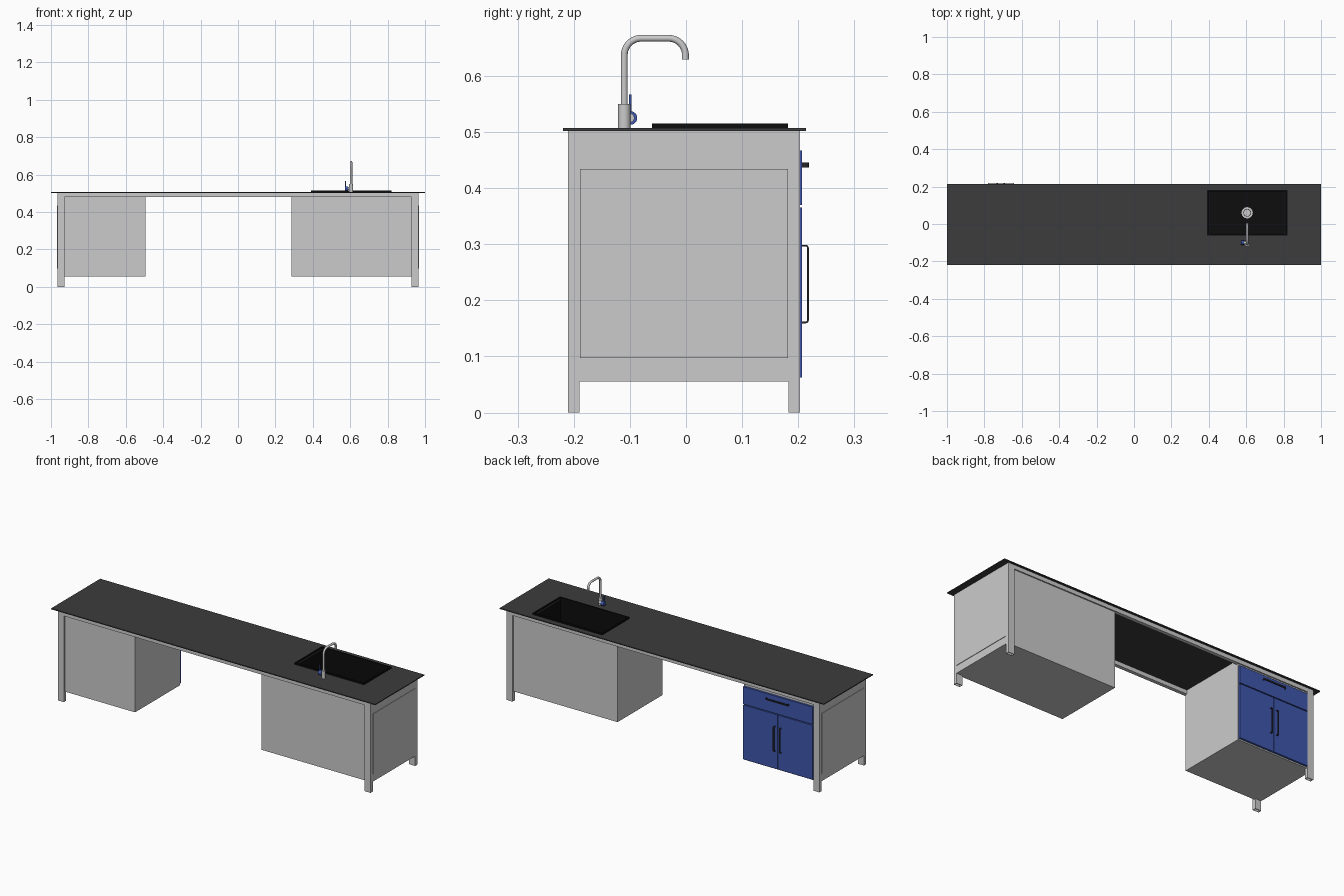
import bpy, bmesh, math
from mathutils import Matrix, Vector

if "Cube" in bpy.data.objects:
    bpy.data.objects.remove(bpy.data.objects["Cube"])


def material(name, rgb):
    m = bpy.data.materials.new(name)
    m.diffuse_color = (*rgb, 1)
    m.use_nodes = True
    m.node_tree.nodes["Principled BSDF"].inputs["Base Color"].default_value = m.diffuse_color
    return m


DARK = material("dark_grey", (0.045, 0.045, 0.045))
BLACK = material("black", (0.004, 0.004, 0.004))
BLUE = material("blue", (0.05, 0.095, 0.42))
HANDLE = material("handle_dark", (0.02, 0.02, 0.025))


def finish(name, bm, mat=None):
    bmesh.ops.recalc_face_normals(bm, faces=bm.faces)
    me = bpy.data.meshes.new(name)
    bm.to_mesh(me)
    bm.free()
    ob = bpy.data.objects.new(name, me)
    bpy.context.collection.objects.link(ob)
    if mat:
        me.materials.append(mat)
    return ob


def box_bm(x, y, z):
    bm = bmesh.new()
    bmesh.ops.create_cube(bm, size=1)
    for v in bm.verts:
        v.co = [(r[0] + r[1]) / 2 + c * (r[1] - r[0]) for c, r in zip(v.co, (x, y, z))]
    bm.normal_update()
    return bm


def face_towards(bm, direction):
    return max(bm.faces, key=lambda f: f.normal.dot(Vector(direction)))


def box(name, x, y, z, mat=None):
    return finish(name, box_bm(x, y, z), mat)


def cylinder(name, loc, r, depth, mat=None, axis='Z', r2=None):
    bm = bmesh.new()
    rot = Matrix.Rotation(math.pi / 2, 4, 'Y') if axis == 'X' else Matrix()
    bmesh.ops.create_cone(bm, cap_ends=True, segments=32, radius1=r,
                          radius2=r if r2 is None else r2, depth=depth,
                          matrix=Matrix.Translation(loc) @ rot)
    ob = finish(name, bm, mat)
    for p in ob.data.polygons:
        p.use_smooth = len(p.vertices) == 4
    return ob


def arc(cx, cy, r, a0, a1, n):
    return [(cx + r * math.cos(math.radians(a0 + (a1 - a0) * i / n)),
             cy + r * math.sin(math.radians(a0 + (a1 - a0) * i / n))) for i in range(n + 1)]


def pull_handle(name, cx, cz, vertical):
    # flat strip bent into a U with rounded corners, swept across its width
    h, t, w, y0, y1, r = 0.07, 0.003, 0.0045, 0.206, 0.219, 0.006
    outer = [(-h, y0)] + arc(-h + r, y1 - r, r, 180, 90, 4) + arc(h - r, y1 - r, r, 90, 0, 4) + [(h, y0)]
    inner = [(-h + t, y0)] + arc(-h + r, y1 - r, r - t, 180, 90, 4) + arc(h - r, y1 - r, r - t, 90, 0, 4) + [(h - t, y0)]
    bm = bmesh.new()
    rings = []
    for a, b in zip(outer, inner):
        ring = []
        for (u, y), s in ((a, -w), (a, w), (b, w), (b, -w)):
            ring.append(bm.verts.new((cx + s, y, cz + u) if vertical else (cx + u, y, cz + s)))
        rings.append(ring)
    for p, q in zip(rings, rings[1:]):
        for i in range(4):
            j = (i + 1) % 4
            bm.faces.new((p[i], p[j], q[j], q[i]))
    bm.faces.new(rings[0])
    bm.faces.new(rings[-1])
    return finish(name, bm, HANDLE)


Z_TOP = 0.502
YF, YB = (-0.21, -0.19), (0.183, 0.203)

# Countertop with a sink opening
top = box("countertop", (-1, 1), (-0.219, 0.214), (Z_TOP, 0.507), DARK)
cutter = box("sink_cutter", (0.398, 0.812), (-0.054, 0.176), (0.45, 0.55))
cutter.hide_render = True
mod = top.modifiers.new("sink_hole", 'BOOLEAN')
mod.operation, mod.solver, mod.object = 'DIFFERENCE', 'EXACT', cutter
bpy.context.view_layer.objects.active = top
bpy.ops.object.modifier_apply(modifier=mod.name)
bpy.data.objects.remove(cutter)

# End frames: hollow-ended legs, side wall and raised panel
for s, side in ((-1, "left"), (1, "right")):
    def sx(a, b):
        return tuple(sorted((s * a, s * b)))
    for yr, end in ((YF, "front"), (YB, "back")):
        bm = box_bm(sx(0.928, 0.965), yr, (0, Z_TOP))
        foot = face_towards(bm, (0, 0, -1))
        bmesh.ops.inset_region(bm, faces=[foot], thickness=0.003)
        new = bmesh.ops.extrude_face_region(bm, geom=[foot])
        bmesh.ops.translate(bm, verts=[g for g in new["geom"] if isinstance(g, bmesh.types.BMVert)],
                            vec=(0, 0, 0.05))
        bmesh.ops.delete(bm, geom=[foot], context='FACES_ONLY') if foot.is_valid else None
        finish(f"{side}_{end}_leg", bm)
    box(f"{side}_side_wall", sx(0.928, 0.965), (YF[1], YB[0]), (0.055, Z_TOP))
    box(f"{side}_side_panel", sx(0.964, 0.968), (-0.189, 0.182), (0.097, 0.434))

# Long rails under the countertop
for yr, end in ((YF, "front"), (YB, "back")):
    box(f"{end}_rail", (-0.928, 0.928), yr, (0.48, Z_TOP))

# Cabinet bodies, open under the countertop
for name, xr in (("left_cabinet", (-0.928, -0.495)), ("sink_cabinet", (0.285, 0.928))):
    bm = box_bm(xr, (-0.2, 0.196), (0.055, Z_TOP))
    bmesh.ops.delete(bm, geom=[face_towards(bm, (0, 0, 1))], context='FACES_ONLY')
    finish(name, bm)

# Drawer, doors and handles
CX = -0.712
box("drawer_front", (-0.926, -0.497), (0.195, 0.207), (0.37, 0.467), BLUE)
pull_handle("drawer_handle", CX, 0.441, False)
for s, side in ((-1, "left"), (1, "right")):
    xr = sorted((CX + s * 0.0015, CX + s * 0.2145))
    box(f"{side}_door", xr, (0.195, 0.207), (0.062, 0.365), BLUE)
    pull_handle(f"{side}_door_handle", CX + s * 0.019, 0.229, True)

# Sink: raised rim with sunken basin
bm = box_bm((0.39, 0.82), (-0.061, 0.182), (0.506, 0.515))
bmesh.ops.delete(bm, geom=[face_towards(bm, (0, 0, -1))], context='FACES_ONLY')
floor = face_towards(bm, (0, 0, 1))
bmesh.ops.inset_region(bm, faces=[floor], thickness=0.011)
new = bmesh.ops.extrude_face_region(bm, geom=[floor])
bmesh.ops.translate(bm, verts=[g for g in new["geom"] if isinstance(g, bmesh.types.BMVert)],
                    vec=(0, 0, -0.145))
bmesh.ops.delete(bm, geom=[floor], context='FACES_ONLY') if floor.is_valid else None
finish("sink", bm, BLACK)

# Drain
SX = 0.605
cylinder("drain_flange", (SX, 0.06, 0.372), 0.03, 0.004)
cylinder("drain_ring", (SX, 0.06, 0.3745), 0.021, 0.002, DARK)
cylinder("drain_plug", (SX, 0.06, 0.376), 0.017, 0.004)

# Tap: body, bent spout, nozzle
FY = -0.11
cylinder("tap_body", (SX, FY, 0.5285), 0.011, 0.043)
path = [(FY, 0.545)] + arc(FY + 0.03, 0.637, 0.03, 180, 90, 10) + arc(-0.031, 0.637, 0.03, 90, 0, 10) + [(-0.001, 0.632)]
cu = bpy.data.curves.new("tap_spout", 'CURVE')
cu.dimensions = '3D'
cu.bevel_depth, cu.bevel_resolution, cu.use_fill_caps = 0.006, 4, True
sp = cu.splines.new('POLY')
sp.points.add(len(path) - 1)
for p, (y, z) in zip(sp.points, path):
    p.co = (SX, y, z, 1)
bpy.context.collection.objects.link(bpy.data.objects.new("tap_spout", cu))
cylinder("tap_nozzle", (SX, -0.001, 0.635), 0.0065, 0.011)

# Tap control: stub, blue knob and lever
cylinder("tap_stub", (0.595, -0.1, 0.525), 0.008, 0.02, axis='X')
cylinder("tap_knob", (0.58, -0.099, 0.525), 0.012, 0.018, BLUE, axis='X')
box("tap_lever", (0.571, 0.577), (-0.102, -0.097), (0.525, 0.567), BLUE)
